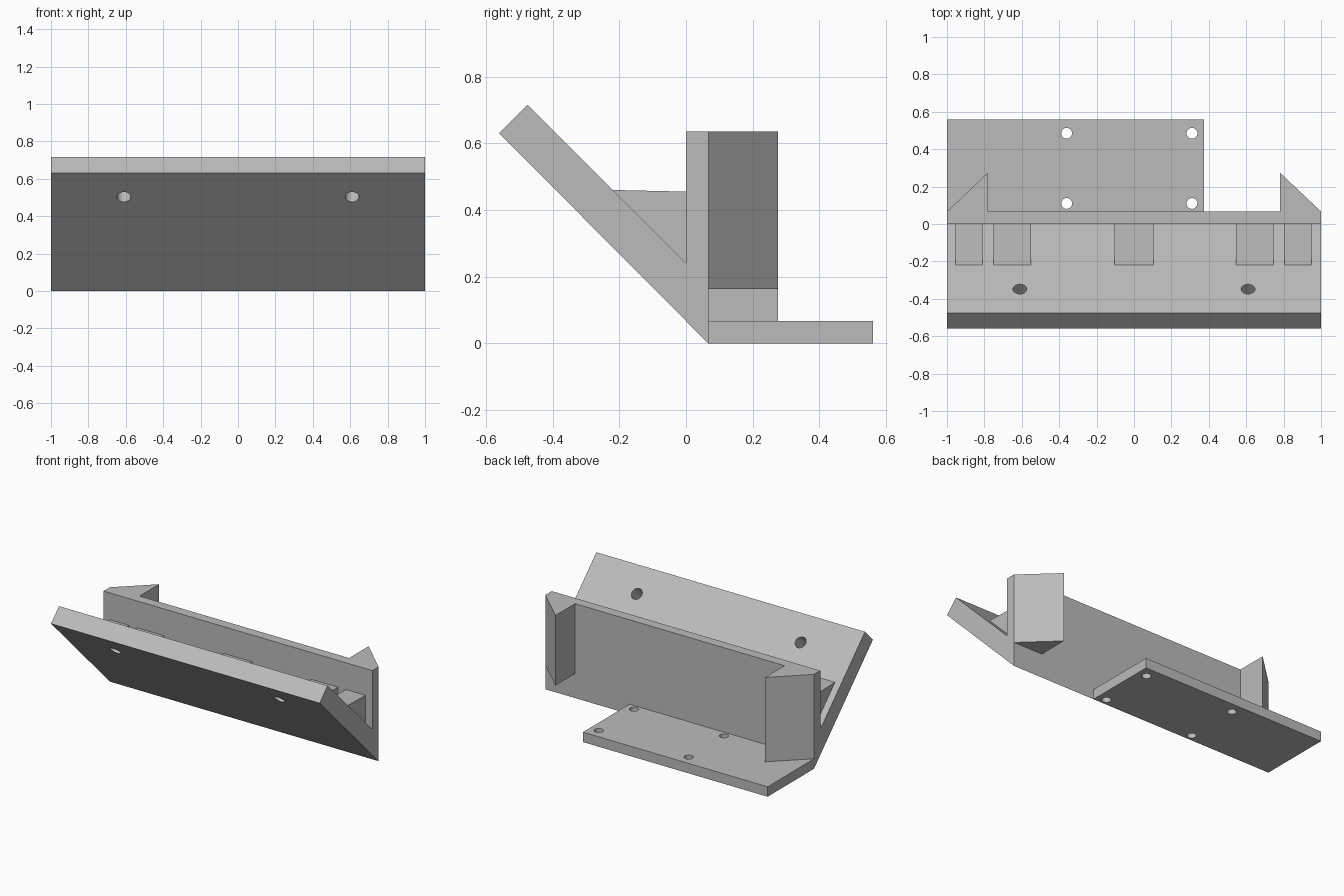
import bpy, bmesh, math
from mathutils import Vector, Matrix

if "Cube" in bpy.data.objects:
    bpy.data.objects.remove(bpy.data.objects["Cube"])

grey = bpy.data.materials.new("plain grey")
grey.diffuse_color = (0.5, 0.5, 0.5, 1)
grey.use_nodes = True
grey.node_tree.nodes["Principled BSDF"].inputs["Base Color"].default_value = grey.diffuse_color


def prism(name, outline, depth):
    """Extrude a closed outline of 3D points along a depth vector."""
    bm = bmesh.new()
    face = bm.faces.new([bm.verts.new(p) for p in outline])
    new = bmesh.ops.extrude_face_region(bm, geom=[face])["geom"]
    bmesh.ops.translate(bm, vec=Vector(depth),
                        verts=[v for v in new if isinstance(v, bmesh.types.BMVert)])
    bmesh.ops.recalc_face_normals(bm, faces=bm.faces)
    mesh = bpy.data.meshes.new(name)
    bm.to_mesh(mesh)
    bm.free()
    obj = bpy.data.objects.new(name, mesh)
    bpy.context.collection.objects.link(obj)
    mesh.materials.append(grey)
    return obj


def side_prism(name, yz, x0, x1):
    return prism(name, [(x0, y, z) for y, z in yz], (x1 - x0, 0, 0))


def drill(obj, centres, radius, tilt=0):
    """Cut round holes through obj, and remove the cutter afterwards."""
    bm = bmesh.new()
    for c in centres:
        bmesh.ops.create_cone(bm, cap_ends=True, segments=32, radius1=radius,
                              radius2=radius, depth=0.3,
                              matrix=Matrix.Translation(c) @ Matrix.Rotation(tilt, 4, 'X'))
    mesh = bpy.data.meshes.new("hole_cutter")
    bm.to_mesh(mesh)
    bm.free()
    mesh.materials.append(grey)
    cutter = bpy.data.objects.new("hole_cutter", mesh)
    bpy.context.collection.objects.link(cutter)
    cutter.hide_render = True
    mod = obj.modifiers.new("holes", 'BOOLEAN')
    mod.operation, mod.solver, mod.object = 'DIFFERENCE', 'EXACT', cutter
    bpy.context.view_layer.objects.active = obj
    obj.select_set(True)
    bpy.ops.object.modifier_apply(modifier=mod.name)
    bpy.data.objects.remove(cutter)
    bpy.ops.object.shade_smooth_by_angle(angle=math.radians(30))
    obj.select_set(False)


T, H = 0.067, 0.635   # plate thickness and wall height

# Upright wall and sloping panel in one V-shaped profile
bracket = side_prism("wall_and_sloping_panel",
                     [(T, 0), (T, H), (0, H), (0, 0.24), (-0.475, 0.715), (-0.56, 0.63)], -1, 1)
drill(bracket, [(-0.61, -0.39, 0.546), (0.61, -0.39, 0.546)], 0.037, math.radians(-45))

# Mounting plate with four screw holes
plate = side_prism("mounting_plate", [(T, 0), (0.56, 0), (0.56, T), (T, T)], -1, 0.375)
drill(plate, [(x, y, T / 2) for x in (-0.36, 0.31) for y in (0.11, 0.485)], 0.029)

# Triangular end cheeks: the one above the plate reaches down to it
for name, s, z in (("left_cheek", -1, T), ("right_cheek", 1, 0.163)):
    prism(name, [(s, T, z), (s * 0.78, 0.275, z), (s * 0.78, T, z)], (0, 0, H - z))

# Gussets bracing the panel against the wall
for i, (x0, x1) in enumerate(((-0.955, -0.81), (-0.75, -0.55), (-0.105, 0.105),
                              (0.545, 0.745), (0.805, 0.95))):
    side_prism(f"gusset_{i + 1}", [(-0.22, 0.46), (0, 0.455), (0, 0.24)], x0, x1)
